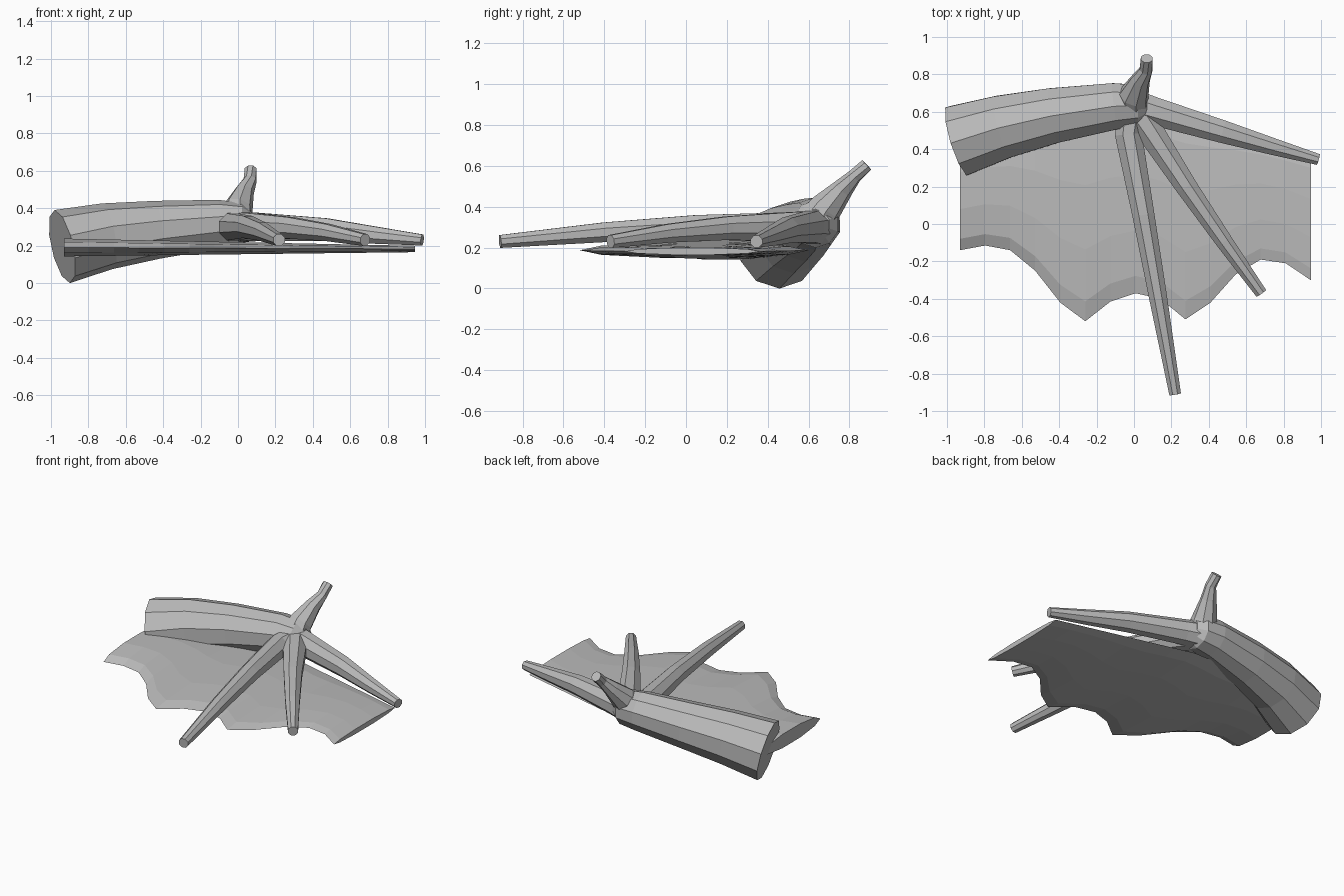
import bpy, bmesh, math
from mathutils import Vector

if "Cube" in bpy.data.objects:
    bpy.data.objects.remove(bpy.data.objects["Cube"])

grey = bpy.data.materials.new("plain_grey")
grey.use_nodes = True
grey.diffuse_color = (0.5, 0.5, 0.5, 1)
grey.node_tree.nodes["Principled BSDF"].inputs["Base Color"].default_value = (0.5, 0.5, 0.5, 1)


def loft(name, rings):
    """Skin a row of equal rings into a capped, flat-shaded solid."""
    bm = bmesh.new()
    rows = [[bm.verts.new(p) for p in ring] for ring in rings]
    n = len(rows[0])
    for a, b in zip(rows, rows[1:]):
        for i in range(n):
            j = (i + 1) % n
            bm.faces.new((a[i], a[j], b[j], b[i]))
    bm.faces.new(rows[0])
    bm.faces.new(rows[-1])
    bmesh.ops.recalc_face_normals(bm, faces=bm.faces)
    mesh = bpy.data.meshes.new(name)
    bm.to_mesh(mesh)
    bm.free()
    mesh.materials.append(grey)
    obj = bpy.data.objects.new(name, mesh)
    bpy.context.collection.objects.link(obj)
    return obj


def limb(name, path, sides=8):
    """Tapered tube through (x, y, z, radius) stations."""
    pts = [Vector(p[:3]) for p in path]
    rings = []
    for k, c in enumerate(pts):
        axis = (pts[min(k + 1, len(pts) - 1)] - pts[max(k - 1, 0)]).normalized()
        u = axis.cross(Vector((0, 0, 1))).normalized()
        v = u.cross(axis)
        r = path[k][3]
        angles = [math.tau * (i + 0.5) / sides for i in range(sides)]
        rings.append([c + r * (u * math.cos(a) + v * math.sin(a)) for a in angles])
    return loft(name, rings)


# Thick arm, narrowing to the wrist
limb("arm", [(-0.94, 0.445, 0.195, 0.2), (-0.7, 0.52, 0.25, 0.178),
             (-0.43, 0.58, 0.285, 0.155), (-0.1, 0.63, 0.315, 0.13),
             (0.02, 0.635, 0.315, 0.115), (0.07, 0.635, 0.315, 0.07)], 10)

# Three fingers fanning out from the wrist
limb("long_finger", [(-0.01, 0.62, 0.3, 0.085), (-0.03, 0.48, 0.3, 0.078),
                     (0.05, 0.05, 0.3, 0.064), (0.13, -0.4, 0.275, 0.052),
                     (0.22, -0.91, 0.23, 0.034)])
limb("middle_finger", [(0.01, 0.61, 0.3, 0.085), (0.09, 0.49, 0.3, 0.078),
                       (0.28, 0.2, 0.295, 0.062), (0.48, -0.09, 0.27, 0.049),
                       (0.68, -0.37, 0.23, 0.034)])
limb("outer_finger", [(0.0, 0.635, 0.3, 0.09), (0.1, 0.605, 0.3, 0.082),
                      (0.47, 0.495, 0.285, 0.066), (0.74, 0.415, 0.255, 0.049),
                      (0.985, 0.345, 0.23, 0.032)])

# Upright thumb claw
limb("thumb", [(-0.01, 0.64, 0.34, 0.09), (0.0, 0.69, 0.4, 0.08),
               (0.035, 0.77, 0.49, 0.052), (0.065, 0.825, 0.55, 0.036),
               (0.068, 0.885, 0.605, 0.034)])

# Scalloped membrane: lens-shaped section swept from side to side
front_edge = [-0.14, -0.115, -0.14, -0.25, -0.42, -0.52, -0.415, -0.37,
              -0.4, -0.51, -0.42, -0.27, -0.19, -0.21, -0.3]
rings = []
for k, front in enumerate(front_edge):
    t = k / (len(front_edge) - 1)
    x = -0.93 + 1.875 * t
    back = 0.6 - 0.12 * x * x if x < 0 else 0.6 - 0.25 * x
    half = 0.05 - 0.032 * t
    mid, reach = (front + back) / 2, (back - front) / 2
    rings.append([(x, mid - reach * math.cos(a), 0.19 - 0.008 * t + half * math.sin(a))
                  for a in [math.tau * i / 10 for i in range(10)]])
loft("membrane", rings)
